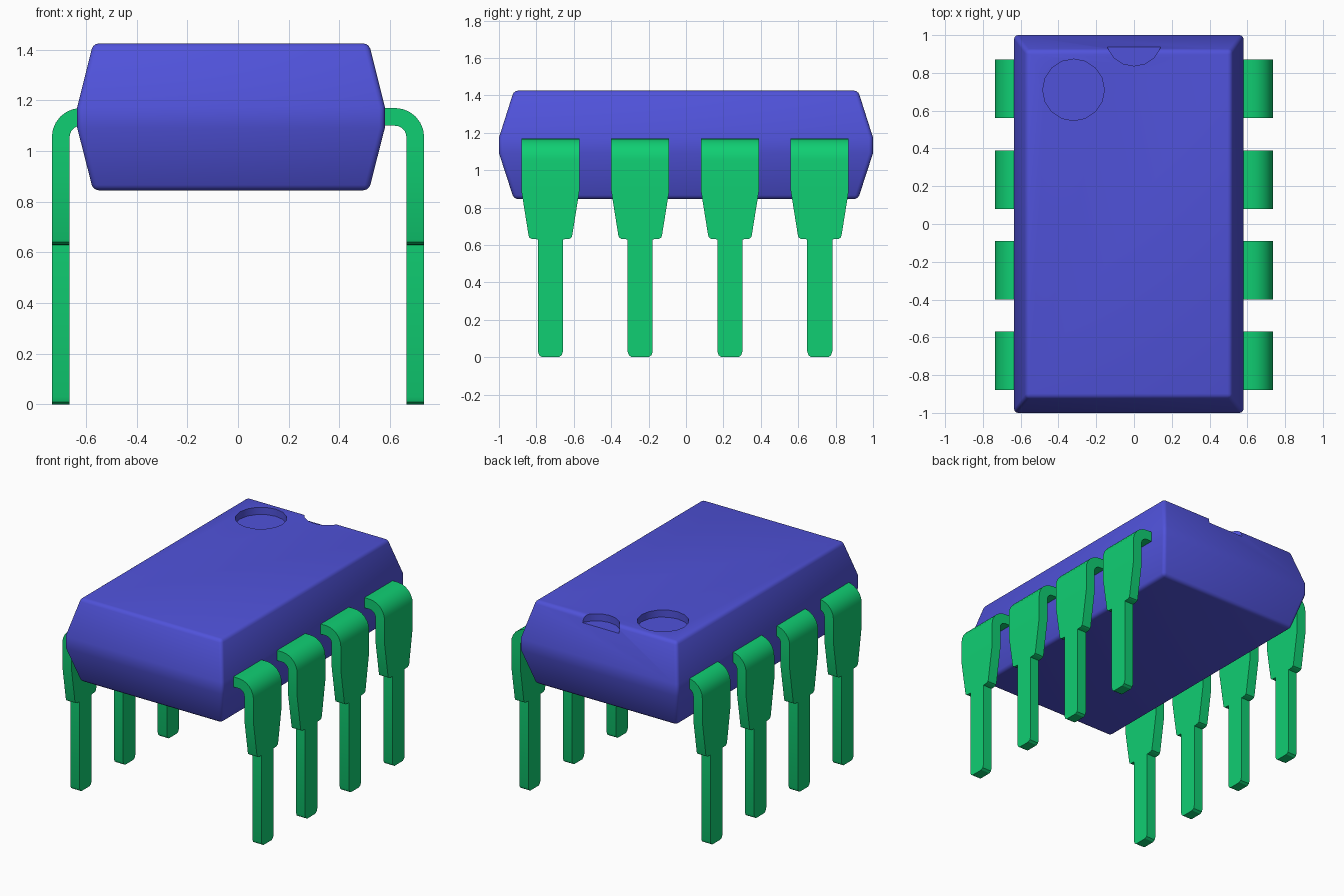
import bpy, bmesh
from math import sin, cos, pi, radians

if "Cube" in bpy.data.objects:
    bpy.data.objects.remove(bpy.data.objects["Cube"])


def material(name, color):
    m = bpy.data.materials.new(name)
    m.diffuse_color = (*color, 1)
    m.use_nodes = True
    m.node_tree.nodes["Principled BSDF"].inputs["Base Color"].default_value = m.diffuse_color
    return m


def add_object(name, bm, mat):
    bmesh.ops.recalc_face_normals(bm, faces=bm.faces)
    mesh = bpy.data.meshes.new(name)
    bm.to_mesh(mesh)
    bm.free()
    mesh.materials.append(mat)
    ob = bpy.data.objects.new(name, mesh)
    bpy.context.collection.objects.link(ob)
    return ob


def loft(rings):
    """Closed solid through a list of four-point rings."""
    bm = bmesh.new()
    loops = [[bm.verts.new(p) for p in r] for r in rings]
    for a, b in zip(loops, loops[1:]):
        for i in range(4):
            j = (i + 1) % 4
            bm.faces.new((a[i], a[j], b[j], b[i]))
    bm.faces.new(loops[0])
    bm.faces.new(loops[-1])
    return bm


def shade(ob, angle):
    bpy.ops.object.select_all(action='DESELECT')
    ob.select_set(True)
    bpy.context.view_layer.objects.active = ob
    bpy.ops.object.shade_smooth_by_angle(angle=radians(angle))


blue = material("body_blue", (0.08, 0.085, 0.70))
green = material("pin_green", (0.005, 0.62, 0.17))

# Body: tapered case with a vertical middle band and rounded edges
rings = []
for z, dx, dy in [(0.845, 0.063, 0.08), (1.09, 0, 0), (1.175, 0, 0), (1.425, 0.063, 0.08)]:
    x0, x1, y = -0.635 + dx, 0.58 - dx, 1 - dy
    rings.append([(x0, -y, z), (x1, -y, z), (x1, y, z), (x0, y, z)])
bm = loft(rings)
bmesh.ops.recalc_face_normals(bm, faces=bm.faces)
edges = [e for e in bm.edges if e.calc_face_angle() > radians(30)]
bmesh.ops.bevel(bm, geom=edges, offset=0.022, segments=3, profile=0.5, affect='EDGES')
body = add_object("body", bm, blue)

# Round recess and end notch cut into the top
for name, x, y, r in [("dot_cutter", -0.32, 0.71, 0.163), ("notch_cutter", 0, 0.987, 0.15)]:
    bpy.ops.mesh.primitive_cylinder_add(vertices=16, radius=r, depth=0.3, location=(x, y, 1.525))
    cutter = bpy.context.object
    cutter.name = name
    cutter.data.materials.append(blue)
    cut = body.modifiers.new(name, 'BOOLEAN')
    cut.object = cutter
    cut.operation = 'DIFFERENCE'
    cut.solver = 'EXACT'
    bpy.context.view_layer.objects.active = body
    bpy.ops.object.modifier_apply(modifier=name)
    bpy.data.objects.remove(cutter)
shade(body, 35)

# Pin: bent strip described by outer point, inner point and half width
stations = [(0.55, 1.17, 0.55, 1.10, 0.155)]
for i in range(7):
    a = pi / 2 * (1 - i / 6)
    stations.append((0.62 + 0.115 * cos(a), 1.055 + 0.115 * sin(a),
                     0.62 + 0.045 * cos(a), 1.055 + 0.045 * sin(a), 0.155))
for z, w in [(0.89, 0.155), (0.653, 0.117), (0.64, 0.113), (0.632, 0.1), (0.63, 0.067),
             (0.03, 0.067), (0.01, 0.06), (0, 0.045)]:
    stations.append((0.735, z, 0.665, z, w))
bm = loft([[(xo, -w, zo), (xo, w, zo), (xi, w, zi), (xi, -w, zi)]
           for xo, zo, xi, zi, w in stations])
pin = add_object("pin_pair_1", bm, green)
shade(pin, 30)

# Four pin pairs, each mirrored to the left side
for n in range(4):
    ob = pin
    if n:
        ob = pin.copy()
        ob.name = f"pin_pair_{n + 1}"
        bpy.context.collection.objects.link(ob)
    else:
        pin.modifiers.new("mirror", 'MIRROR')
    ob.location.y = -0.725 + 0.48 * n
